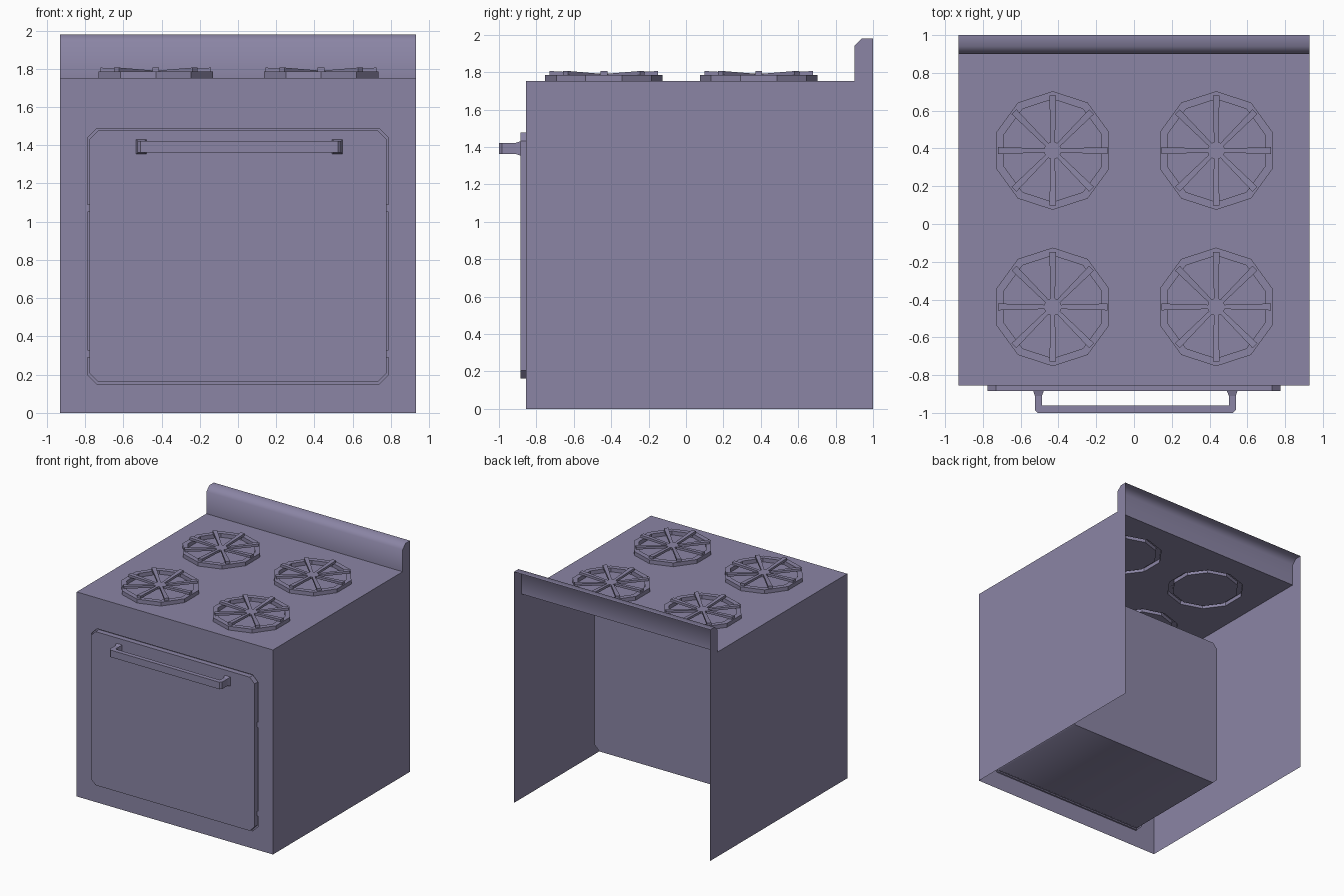
import bpy, bmesh, math
from mathutils import Vector, Matrix

if "Cube" in bpy.data.objects:
    bpy.data.objects.remove(bpy.data.objects["Cube"])

W, FRONT, TOP = 0.93, -0.855, 1.752

# Purple-grey enamel used on every part
enamel = bpy.data.materials.new("purple_grey_enamel")
enamel.diffuse_color = (0.258, 0.235, 0.376, 1)
enamel.use_nodes = True
enamel.node_tree.nodes["Principled BSDF"].inputs["Base Color"].default_value = enamel.diffuse_color


def finish(bm, name, smooth=None):
    bmesh.ops.remove_doubles(bm, verts=bm.verts, dist=1e-4)
    bmesh.ops.recalc_face_normals(bm, faces=bm.faces)
    me = bpy.data.meshes.new(name)
    bm.to_mesh(me)
    bm.free()
    me.materials.append(enamel)
    ob = bpy.data.objects.new(name, me)
    bpy.context.collection.objects.link(ob)
    if smooth:
        bpy.ops.object.select_all(action='DESELECT')
        ob.select_set(True)
        bpy.context.view_layer.objects.active = ob
        bpy.ops.object.shade_smooth_by_angle(angle=math.radians(smooth))
    return ob


def loop(bm, pts):
    return [bm.verts.new(p) for p in pts]


def bridge(bm, a, b):
    for i in range(len(a)):
        j = (i + 1) % len(a)
        bm.faces.new((a[i], a[j], b[j], b[i]))


def fill(bm, loops, normal):
    """Flat face with holes: the first loop is the outline."""
    edges = []
    for l in loops:
        for i in range(len(l)):
            p = (l[i], l[(i + 1) % len(l)])
            edges.append(bm.edges.get(p) or bm.edges.new(p))
    bmesh.ops.triangle_fill(bm, use_beauty=True, edges=edges, normal=normal)


def chamfered(x, z0, z1, r, y):
    """Rectangle with cut corners facing the front."""
    return [(x, y, z1 - r), (x - r, y, z1), (r - x, y, z1), (-x, y, z1 - r),
            (-x, y, z0 + r), (r - x, y, z0), (x - r, y, z0), (x, y, z0 + r)]


def ngon(cx, cy, r, z, n=10):
    return [(cx + r * math.cos(math.pi / 2 + i * math.tau / n),
             cy + r * math.sin(math.pi / 2 + i * math.tau / n), z) for i in range(n)]


def box(bm, x0, x1, y0, y1, z0, z1):
    m = Matrix.Translation(((x0 + x1) / 2, (y0 + y1) / 2, (z0 + z1) / 2)) @ \
        Matrix.Diagonal((x1 - x0, y1 - y0, z1 - z0, 1))
    bmesh.ops.create_cube(bm, size=1, matrix=m)


# Cabinet shell: sides, front with oven cavity, hollow backguard; open back and bottom
bm = bmesh.new()
profile = [(FRONT, 0), (FRONT, TOP), (0.9, TOP), (0.9, 1.94), (0.94, 1.98), (1, 1.98), (1, 0)]
L, R = [loop(bm, [(x, y, z) for y, z in profile]) for x in (-W, W)]
bm.faces.new(L)
bm.faces.new(R)
for i in (2, 3, 4):
    bm.faces.new((L[i], L[i + 1], R[i + 1], R[i]))
# shallow groove around the door, then the cavity behind it
rims = [loop(bm, chamfered(*a)) for a in [
    (0.788, 0.15, 1.488, 0.05, FRONT), (0.788, 0.15, 1.488, 0.05, -0.84),
    (0.775, 0.162, 1.476, 0.045, -0.84), (0.775, 0.162, 1.476, 0.045, 0.13)]]
fill(bm, [[L[0], R[0], R[1], L[1]], rims[0]], Vector((0, -1, 0)))
for a, b in zip(rims, rims[1:]):
    bridge(bm, a, b)
bm.faces.new(rims[-1])
finish(bm, "cabinet", 50)

# Cooktop with four raised burner rings, hollow from below
burners = [(x, y) for x in (-0.43, 0.435) for y in (0.389, -0.439)]
bm = bmesh.new()
holes = []
for cx, cy in burners:
    rings = [loop(bm, ngon(cx, cy, r, z)) for r, z in
             [(0.314, TOP), (0.314, 1.785), (0.272, 1.785), (0.272, TOP)]]
    for a, b in zip(rings, rings[1:]):
        bridge(bm, a, b)
    bm.faces.new(rings[-1])
    holes.append(rings[0])
outline = loop(bm, [(-W, FRONT, TOP), (W, FRONT, TOP), (W, 0.9, TOP), (-W, 0.9, TOP)])
fill(bm, [outline] + holes, Vector((0, 0, 1)))
finish(bm, "cooktop")

# Burner grates: eight tapered spokes dipping towards a small hub
for n, (cx, cy) in enumerate(burners):
    bm = bmesh.new()
    for k in range(8):
        rot = Matrix.Translation((cx, cy, 0)) @ Matrix.Rotation(k * math.pi / 4, 4, 'Z')
        ends = []
        for r, w, z0, z1 in ((0.03, 0.011, 1.772, 1.791), (0.29, 0.018, 1.785, 1.806)):
            ends.append(loop(bm, [rot @ Vector(p) for p in
                                  ((r, -w, z0), (r, w, z0), (r, w, z1), (r, -w, z1))]))
        bridge(bm, *ends)
        for e in ends:
            bm.faces.new(e)
    bmesh.ops.create_cone(bm, cap_ends=True, segments=16, radius1=0.046, radius2=0.046,
                          depth=0.02, matrix=Matrix.Translation((cx, cy, 1.782)))
    finish(bm, f"burner_grate_{n + 1}")

# Oven door standing proud of the groove
bm = bmesh.new()
f = loop(bm, chamfered(0.776, 0.161, 1.477, 0.045, -0.885))
b = loop(bm, chamfered(0.776, 0.161, 1.477, 0.045, -0.83))
bridge(bm, f, b)
bm.faces.new(f)
bm.faces.new(b)
finish(bm, "oven_door")

# Hinges in the groove beside the door
bm = bmesh.new()
for s in (-1, 1):
    for z in (0.31, 1.07):
        box(bm, s * 0.782 - 0.006, s * 0.782 + 0.006, -0.853, -0.838, z - 0.02, z + 0.02)
finish(bm, "door_hinges")

# Door handle: rectangular section swept along a bracket path with flared feet
bm = bmesh.new()
half = [  # outer x, outer y, inner x, inner y, half height
    (0.54, -0.885, 0.485, -0.885, 0.038),
    (0.532, -0.91, 0.495, -0.91, 0.03),
    (0.532, -0.985, 0.495, -0.962, 0.03),
    (0.517, -1.0, 0.485, -0.962, 0.03)]
path = half + [(-a, y, -c, d, h) for a, y, c, d, h in reversed(half)]
secs = [loop(bm, [(a + 0.007, y, 1.392 - h), (a + 0.007, y, 1.392 + h),
                  (c + 0.007, d, 1.392 + h), (c + 0.007, d, 1.392 - h)])
        for a, y, c, d, h in path]
for a, b in zip(secs, secs[1:]):
    bridge(bm, a, b)
bm.faces.new(secs[0])
bm.faces.new(secs[-1])
finish(bm, "door_handle")
